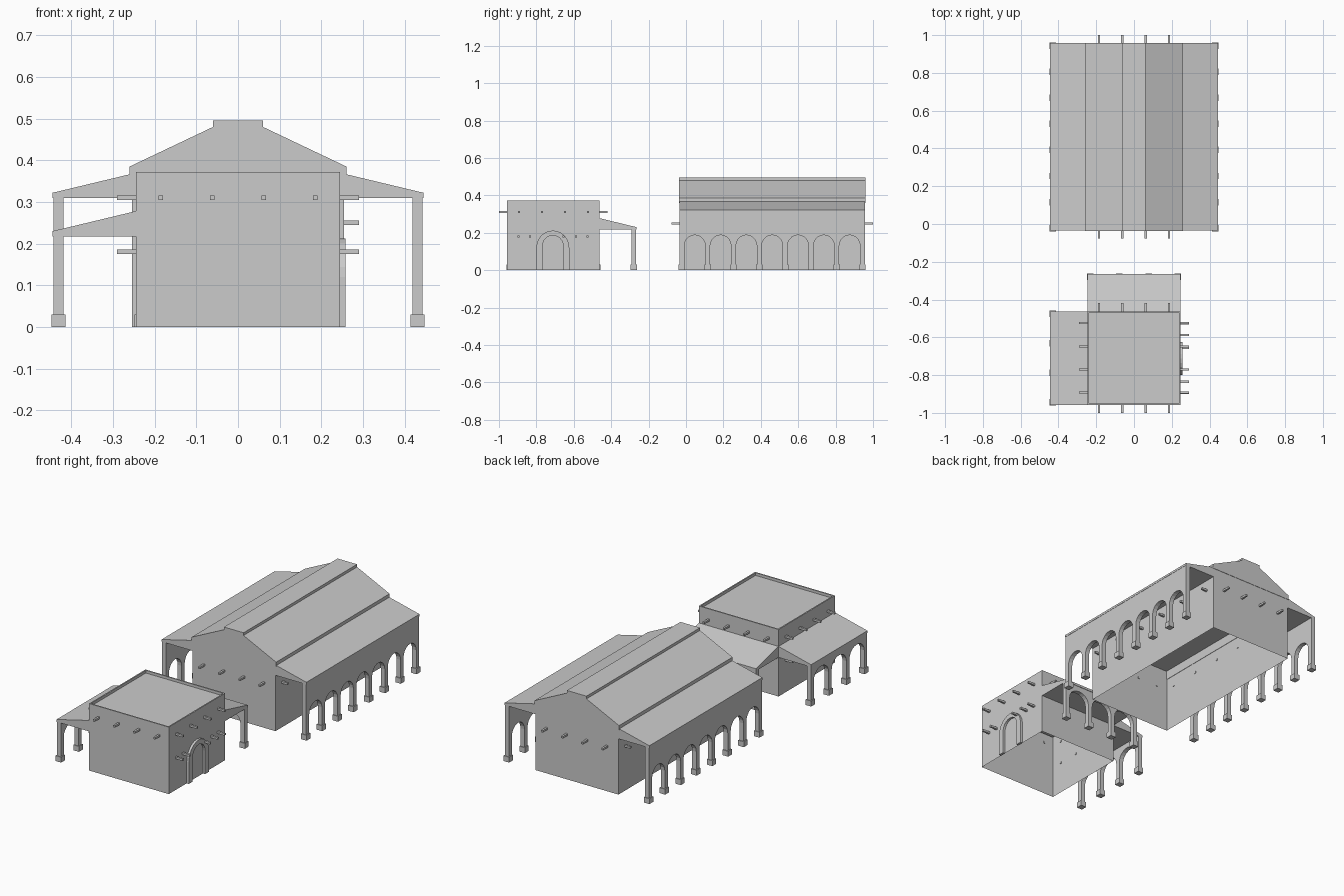
import bpy, bmesh, math

if "Cube" in bpy.data.objects:
    bpy.data.objects.remove(bpy.data.objects["Cube"])

def finish(name, bm):
    bmesh.ops.recalc_face_normals(bm, faces=bm.faces[:])
    me = bpy.data.meshes.new(name)
    bm.to_mesh(me)
    bm.free()
    ob = bpy.data.objects.new(name, me)
    bpy.context.collection.objects.link(ob)
    return ob

def prism(name, pts, a, b, along):
    """Extrude a vertical profile (s, z) from a to b along 'x' or 'y'."""
    put = (lambda s, z, d: (d, s, z)) if along == 'x' else (lambda s, z, d: (s, d, z))
    bm = bmesh.new()
    lo = [bm.verts.new(put(s, z, a)) for s, z in pts]
    hi = [bm.verts.new(put(s, z, b)) for s, z in pts]
    bm.faces.new(lo)
    bm.faces.new(hi[::-1])
    n = len(pts)
    for i in range(n):
        bm.faces.new((lo[i], lo[(i + 1) % n], hi[(i + 1) % n], hi[i]))
    return finish(name, bm)

def add_box(bm, x0, x1, y0, y1, z0, z1):
    vs = bmesh.ops.create_cube(bm, size=1)['verts']
    for v in vs:
        v.co = (x0 if v.co.x < 0 else x1, y0 if v.co.y < 0 else y1, z0 if v.co.z < 0 else z1)
    return vs

def shell(name, x0, x1, y0, y1, h, parapet=0):
    """Open-bottomed wall box, optionally with a sunken flat roof."""
    bm = bmesh.new()
    add_box(bm, x0, x1, y0, y1, 0, h)
    bm.normal_update()
    bottom = [f for f in bm.faces if f.normal.z < -.5]
    top = [f for f in bm.faces if f.normal.z > .5]
    if parapet:
        bmesh.ops.inset_region(bm, faces=top, thickness=.01)
        new = bmesh.ops.extrude_face_region(bm, geom=top)['geom']
        bmesh.ops.translate(bm, verts=[g for g in new if isinstance(g, bmesh.types.BMVert)],
                            vec=(0, 0, -parapet))
        bmesh.ops.delete(bm, geom=top, context='FACES')
    bmesh.ops.delete(bm, geom=bottom, context='FACES')
    return finish(name, bm)

def arch(c, r, spring, rise, n=10):
    """Half-ellipse from left to right."""
    return [(c - r * math.cos(math.pi * i / n), spring + rise * math.sin(math.pi * i / n))
            for i in range(n + 1)]

def arcade(name, s0, s1, n, top, d, along):
    """Arched screen with n openings, centre plane at d, plus post feet."""
    w, t = .026, .0125
    pitch = (s1 - s0 - w) / n
    pts = [(s0, 0)]
    for i in range(n):
        c = s0 + w / 2 + pitch * (i + .5)
        r = (pitch - w) / 2
        pts += [(c - r, 0)] + arch(c, r, .13, .058) + [(c + r, 0)]
    pts += [(s1, 0), (s1, top), (s0, top)]
    prism(name, pts, d - t, d + t, along)
    bm = bmesh.new()
    for i in range(n + 1):
        c, k = s0 + w / 2 + pitch * i, .017
        p, q = (d, c) if along == 'x' else (c, d)
        for v in add_box(bm, p - k, p + k, q - k, q + k, 0, .03):
            pass
    finish(name + "_feet", bm)

def beams(name, spots):
    """Projecting beam ends: (x0, x1, y0, y1, z), zero-width axis is thickened."""
    bm = bmesh.new()
    h = .0055
    for x0, x1, y0, y1, z in spots:
        if x0 == x1:
            x0, x1 = x0 - h, x1 + h
        else:
            y0, y1 = y0 - h, y1 + h
        add_box(bm, x0, x1, y0, y1, z - h, z + h)
    finish(name, bm)

XS = (-.185, -.062, .062, .185)
YS = (-.893, -.77, -.648, -.525)

# Long hall: walls, stepped gable roof
Y0, Y1 = -.035, .957
shell("hall_walls", -.255, .255, Y0, Y1, .362)
half = [(.26, .36), (.26, .385), (.06, .48), (.06, .495)]
prism("hall_roof", half + [(-x, z) for x, z in half[::-1]], Y0 - .002, Y1 + .002, 'y')

# Hall side porches with seven arches each
for side, s in (("right", 1), ("left", -1)):
    prism(f"hall_porch_roof_{side}",
          [(s * .253, .31), (s * .253, .368), (s * .445, .322), (s * .445, .31)], Y0, Y1, 'y')
    arcade(f"hall_arcade_{side}", Y0, Y1, 7, .315, s * .431, 'x')

# Hall beam ends on all four sides
spots = [(x, x, Y0 - .043, Y0 + .003, .25) for x in XS]
spots += [(x, x, Y1 - .003, 1.0, .25) for x in XS]
for i in range(6):
    y = .025 + .175 * i
    spots += [(.252, .29, y, y, .25), (-.29, -.252, y, y, .25)]
beams("hall_beams", spots)

# Small flat-roofed house with parapet
A, B, W = -.957, -.462, .245
shell("house_walls", -W, W, A, B, .372, parapet=.015)

# House porches: left side and rear, three arches each
prism("house_porch_roof_left", [(-W, .217), (-W, .278), (-.445, .23), (-.445, .217)], A, B, 'y')
arcade("house_arcade_left", A, B, 3, .222, -.431, 'x')
prism("house_porch_roof_rear", [(B, .217), (B, .278), (-.264, .23), (-.264, .217)], -W, W, 'x')
arcade("house_arcade_rear", -W, W, 3, .222, -.279, 'y')

# Arched door surround on the right wall
c = -.712
outer = [(c - .088, 0)] + arch(c, .088, .12, .092, 12) + [(c + .088, 0)]
inner = [(c + .055, 0)] + arch(c, .055, .13, .056, 12)[::-1] + [(c - .055, 0)]
prism("door_frame", outer + inner, W - .001, .258, 'x')

# House beam ends
spots = [(x, x, -1.0, A + .003, .31) for x in XS] + [(x, x, B - .003, B + .043, .31) for x in XS]
for y in YS:
    spots += [(W - .003, .29, y, y, .31), (-.29, -W + .003, y, y, .31), (-.29, -W + .003, y, y, .18)]
spots += [(W - .003, .29, y, y, .18) for y in (-.895, -.835, -.655, -.587, -.527)]
beams("house_beams", spots)
